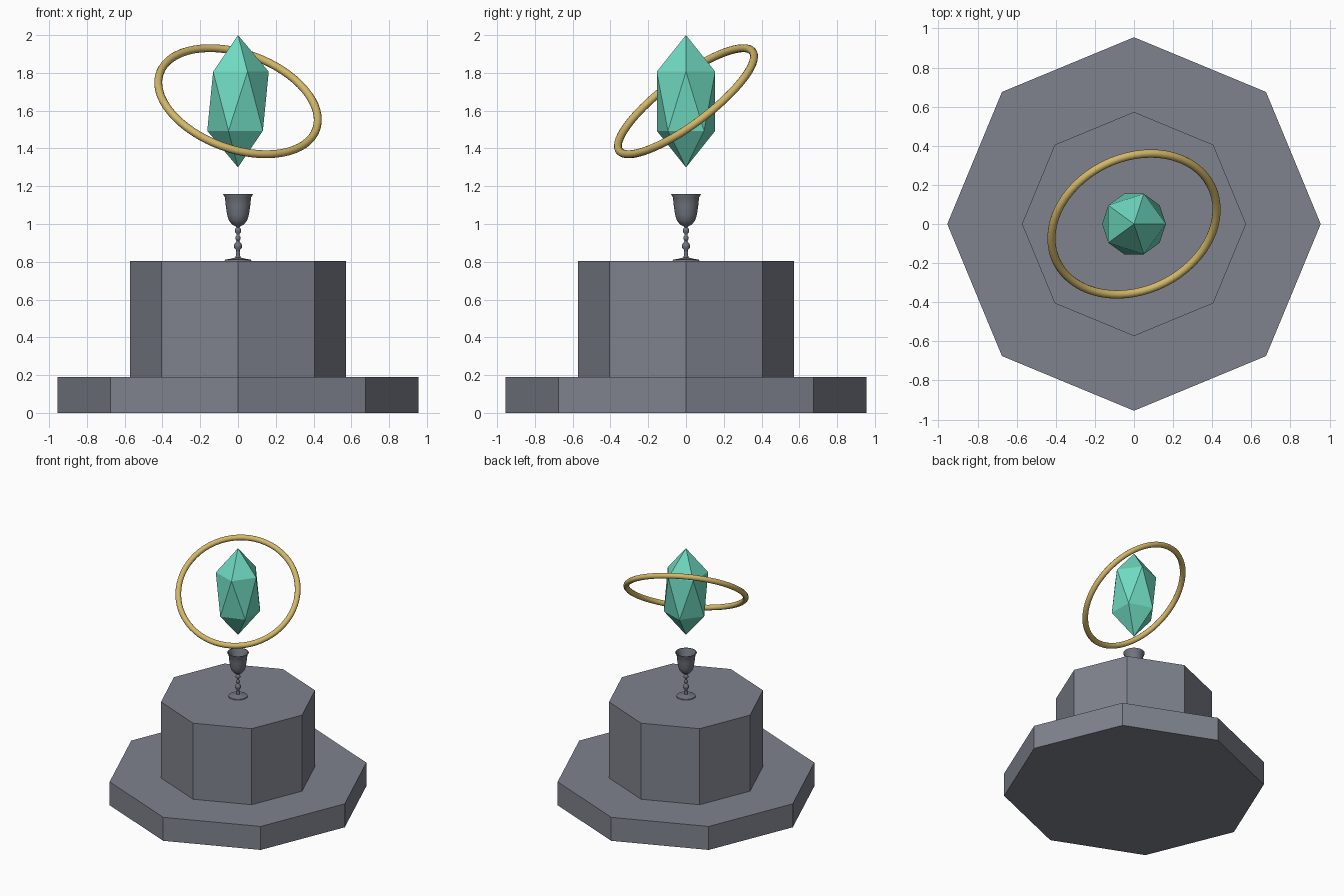
import bpy
import math

cube = bpy.data.objects.get("Cube")
if cube:
    bpy.data.objects.remove(cube, do_unlink=True)


def material(name, rgb):
    mat = bpy.data.materials.new(name)
    mat.use_nodes = True
    mat.diffuse_color = (*rgb, 1)
    mat.node_tree.nodes["Principled BSDF"].inputs["Base Color"].default_value = (*rgb, 1)
    return mat


stone = material("grey stone", (0.21, 0.225, 0.265))
pewter = material("dark pewter", (0.17, 0.18, 0.215))
jade = material("jade crystal", (0.16, 0.70, 0.53))
gold = material("pale gold", (0.65, 0.48, 0.14))


def finish(name, mat, smooth=False):
    obj = bpy.context.object
    obj.name = obj.data.name = name
    obj.data.materials.append(mat)
    if smooth:
        bpy.ops.object.shade_smooth_by_angle(angle=math.radians(50))
    return obj


# Octagonal plinth tiers, corners on the axes
def tier(name, radius, bottom, top):
    bpy.ops.mesh.primitive_cylinder_add(
        vertices=8, radius=radius, depth=top - bottom,
        location=(0, 0, (bottom + top) / 2))
    finish(name, stone)


tier("lower_step", 0.955, 0, 0.19)
tier("pedestal", 0.573, 0.19, 0.805)


# Goblet turned from a half profile of (radius, height) points
def bead(radius, height):
    return [(radius * 0.5, height - radius), (radius, height - radius * 0.4),
            (radius, height + radius * 0.4), (radius * 0.5, height + radius)]


foot = [(0, 0.805), (0.071, 0.805), (0.069, 0.811), (0.04, 0.816), (0.013, 0.823)]
stem = [(0.009, 0.85)] + bead(0.021, 0.883) + bead(0.014, 0.925) + bead(0.017, 0.965)
bowl = [(0.012, 0.988), (0.032, 0.998), (0.049, 1.02), (0.058, 1.05),
        (0.065, 1.10), (0.069, 1.14), (0.079, 1.157), (0.079, 1.16)]
inside = [(0.072, 1.16), (0.062, 1.14), (0.05, 1.05), (0.025, 1.01), (0, 1.005)]
profile = foot + stem + bowl + inside

mesh = bpy.data.meshes.new("goblet")
mesh.from_pydata([(r, 0, z) for r, z in profile],
                 [(i, i + 1) for i in range(len(profile) - 1)], [])
goblet = bpy.data.objects.new("goblet", mesh)
bpy.context.collection.objects.link(goblet)
bpy.ops.object.select_all(action="DESELECT")
goblet.select_set(True)
bpy.context.view_layer.objects.active = goblet
lathe = goblet.modifiers.new("lathe", "SCREW")
lathe.axis = "Z"
lathe.steps = lathe.render_steps = 32
lathe.use_merge_vertices = True
lathe.merge_threshold = 0.0005
lathe.use_normal_calculate = True
bpy.ops.object.modifier_apply(modifier=lathe.name)
bpy.ops.object.mode_set(mode="EDIT")
bpy.ops.mesh.select_all(action="SELECT")
bpy.ops.mesh.normals_make_consistent(inside=False)
bpy.ops.object.mode_set(mode="OBJECT")
finish("goblet", pewter, smooth=True)

# Floating faceted crystal
bpy.ops.mesh.primitive_ico_sphere_add(subdivisions=1, radius=1, location=(0, 0, 1.65))
crystal = finish("crystal", jade)
crystal.scale = (0.182, 0.182, 0.35)

# Tilted ring around the crystal
bpy.ops.mesh.primitive_torus_add(
    major_segments=64, minor_segments=12, major_radius=0.44, minor_radius=0.021,
    location=(0, 0, 1.65), rotation=(math.radians(35), math.radians(20), 0))
finish("orbit_ring", gold, smooth=True)
